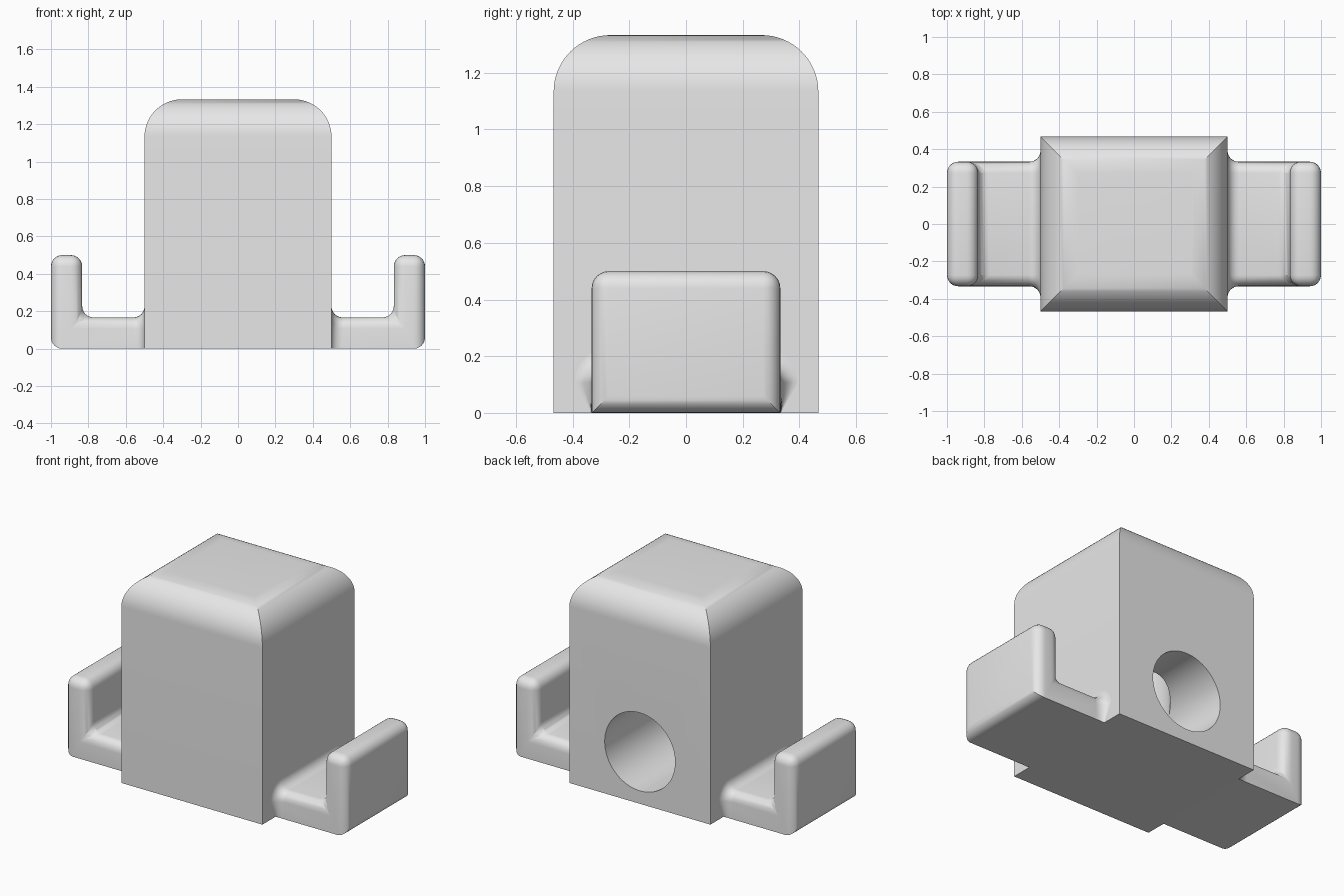
import bpy, bmesh, math

cube = bpy.data.objects.get("Cube")
if cube:
    bpy.data.objects.remove(cube, do_unlink=True)

grey = bpy.data.materials.new("plain grey")
grey.use_nodes = True
GREY = (0.8, 0.8, 0.8, 1)
grey.diffuse_color = GREY
grey.node_tree.nodes["Principled BSDF"].inputs["Base Color"].default_value = GREY

HALF_W, HALF_D, HEIGHT, ROUND = 0.5, 0.467, 1.333, 0.2    # main block
ARM_Y, ARM_T, ARM_H, FILLET = 0.333, 0.167, 0.5, 0.06     # side hooks
BORE_R, BORE_Z, BORE_Y = 0.25, 0.333, -0.067              # elbow bore


def finish(name, bm):
    bmesh.ops.recalc_face_normals(bm, faces=bm.faces)
    mesh = bpy.data.meshes.new(name)
    bm.to_mesh(mesh)
    bm.free()
    obj = bpy.data.objects.new(name, mesh)
    bpy.context.collection.objects.link(obj)
    mesh.materials.append(grey)
    return obj


def smooth(obj):
    bpy.ops.object.select_all(action='DESELECT')
    obj.select_set(True)
    bpy.context.view_layer.objects.active = obj
    bpy.ops.object.shade_smooth_by_angle(angle=math.radians(30))


def prism(name, profile, vec):
    """Extrude a closed outline along a vector."""
    bm = bmesh.new()
    face = bm.faces.new([bm.verts.new(p) for p in profile])
    new = bmesh.ops.extrude_face_region(bm, geom=[face])["geom"]
    bmesh.ops.translate(bm, vec=vec, verts=[g for g in new if isinstance(g, bmesh.types.BMVert)])
    return finish(name, bm)


def arch(half, steps=16):
    """Outline with a flat bottom and two rounded top corners."""
    arc = [math.pi / 2 * i / steps for i in range(steps + 1)]
    right = [(half - ROUND + ROUND * math.cos(a), HEIGHT - ROUND + ROUND * math.sin(a)) for a in arc]
    right.insert(0, (half, 0))
    return right + [(-u, v) for u, v in reversed(right)]


def cut(obj, tool, operation):
    mod = obj.modifiers.new("cut", 'BOOLEAN')
    mod.object, mod.operation, mod.solver = tool, operation, 'EXACT'
    bpy.context.view_layer.objects.active = obj
    bpy.ops.object.modifier_apply(modifier=mod.name)
    bpy.data.objects.remove(tool, do_unlink=True)


def bore(name, plane, vec):
    ring = [2 * math.pi * i / 64 for i in range(64)]
    return prism(name, [plane(BORE_R * math.cos(a), BORE_R * math.sin(a)) for a in ring], vec)


# Main block: two rounded profiles crossed, giving mitred top corners
body = prism("main_block", [(u, -1, v) for u, v in arch(HALF_W)], (0, 2, 0))
cross = prism("cross_profile", [(-1, u, v) for u, v in arch(HALF_D)], (2, 0, 0))
cut(body, cross, 'INTERSECT')

# Blind bore in the back that turns upward inside the block
entry = bore("bore_entry", lambda u, v: (u, BORE_Y - BORE_R, BORE_Z + v), (0, 1.2, 0))
shaft = bore("bore_shaft", lambda u, v: (u, BORE_Y + v, BORE_Z), (0, 0, 0.75))
cut(entry, shaft, 'UNION')
cut(body, entry, 'DIFFERENCE')
smooth(body)


def hook(name, side):
    inner = 1 - ARM_T
    outline = [(0.47, 0), (1, 0), (1, ARM_H), (inner, ARM_H), (inner, ARM_T), (0.47, ARM_T)]
    obj = prism(name, [(side * x, -ARM_Y, z) for x, z in outline], (0, 2 * ARM_Y, 0))
    bm = bmesh.new()
    bm.from_mesh(obj.data)

    # Round everything but the hidden root and the lower side edges
    def rounded(e):
        a, b = (v.co for v in e.verts)
        root = abs(a.x) < HALF_W and abs(b.x) < HALF_W
        low_side = a.z < 0.01 and b.z < 0.01 and a.y * b.y > 0
        return not root and not low_side
    bmesh.ops.bevel(bm, geom=[e for e in bm.edges if rounded(e)], offset=FILLET,
                    segments=6, profile=0.5, affect='EDGES', clamp_overlap=True)
    bmesh.ops.recalc_face_normals(bm, faces=bm.faces)
    bm.to_mesh(obj.data)
    bm.free()
    smooth(obj)


def flare(name, side, steps=8):
    """Fillet collar between hook and block, fading out at the ground."""
    bm = bmesh.new()
    rows = []
    for i in range(steps + 1):
        a = math.pi / 2 * i / steps
        grow = FILLET * (1 - math.cos(a))
        x = HALF_W + FILLET * (1 - math.sin(a))
        y, z, r = ARM_Y + grow, ARM_T + grow, FILLET + grow
        half = [(ARM_Y, 0), (y, ARM_T - FILLET)]
        for k in range(1, 7):
            b = math.pi / 2 * k / 6
            half.append((y - r + r * math.cos(b), z - r + r * math.sin(b)))
        ring = half + [(-u, v) for u, v in reversed(half)]
        rows.append([bm.verts.new((side * x, u, v)) for u, v in ring])
    for low, high in zip(rows, rows[1:]):
        for j in range(len(low) - 1):
            bm.faces.new((low[j], low[j + 1], high[j + 1], high[j]))
    bmesh.ops.remove_doubles(bm, verts=bm.verts, dist=1e-5)
    obj = finish(name, bm)
    # Open shell: make its faces point away from the hook
    top = max(obj.data.polygons, key=lambda p: p.center.z)
    if top.normal.z < 0:
        obj.data.flip_normals()
    smooth(obj)


for label, side in (("left", 1), ("right", -1)):
    hook(label + "_hook", side)
    flare(label + "_hook_fillet", side)
